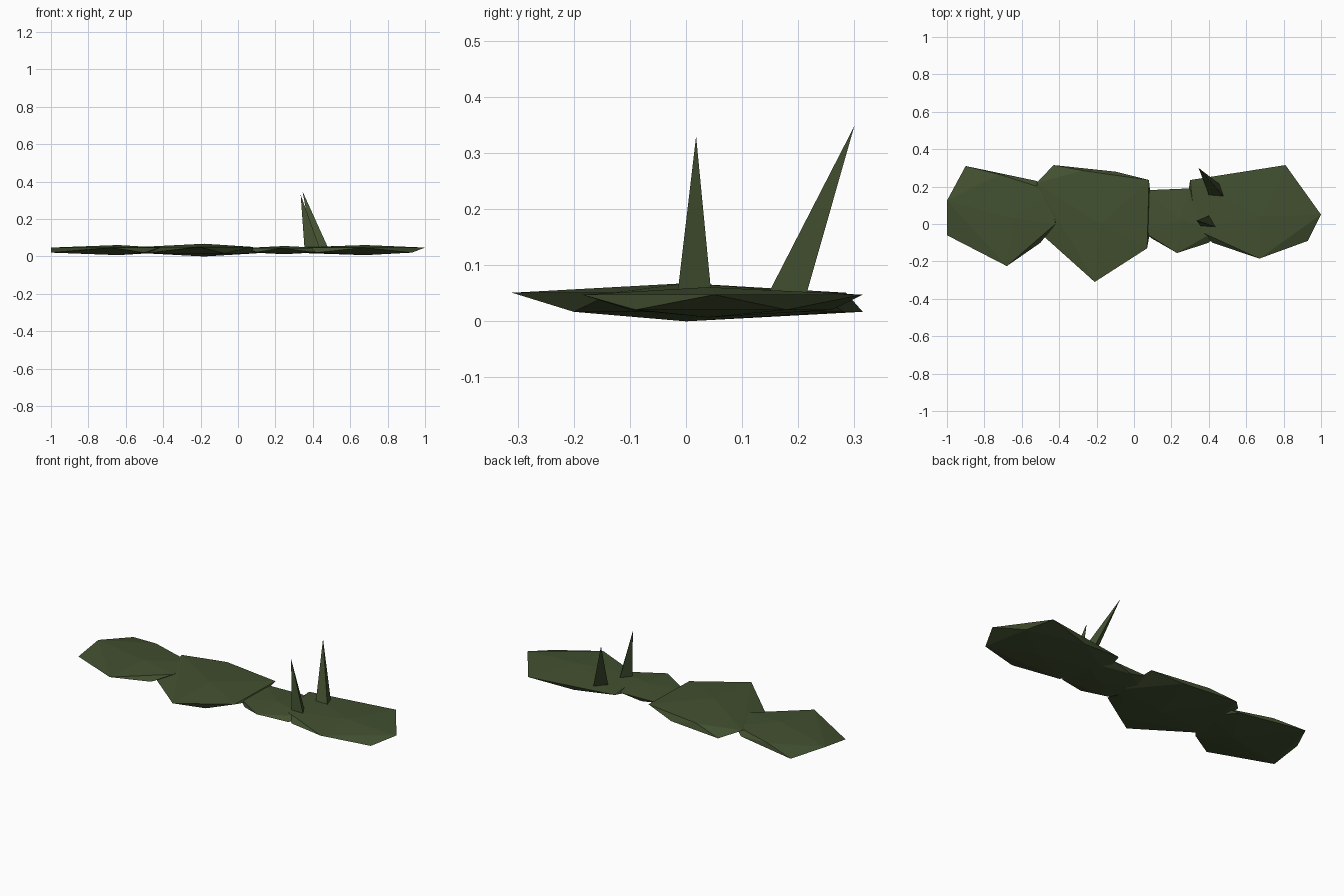
import bpy
import bmesh

cube = bpy.data.objects.get("Cube")
if cube:
    bpy.data.objects.remove(cube, do_unlink=True)

green = bpy.data.materials.new("dark moss green")
colour = (0.055, 0.08, 0.03, 1)
green.diffuse_color = colour
green.use_nodes = True
green.node_tree.nodes["Principled BSDF"].inputs["Base Color"].default_value = colour

MID = 0.034  # height of the flattened slabs' middle plane


def finish(bm, name):
    bmesh.ops.recalc_face_normals(bm, faces=bm.faces)
    mesh = bpy.data.meshes.new(name)
    bm.to_mesh(mesh)
    bm.free()
    mesh.materials.append(green)
    obj = bpy.data.objects.new(name, mesh)
    bpy.context.collection.objects.link(obj)


def slab(name, rim, centre, half):
    """Flattened twenty-sided stone: rim points alternate high and low."""
    bm = bmesh.new()
    top = bm.verts.new((*centre, MID + half))
    bottom = bm.verts.new((*centre, MID - half))
    ring = [bm.verts.new((x, y, MID + (-0.5 if i % 2 else 0.5) * half))
            for i, (x, y) in enumerate(rim)]
    n = len(ring)
    for i in range(n):
        a, b, c = ring[i], ring[(i + 1) % n], ring[(i + 2) % n]
        bm.faces.new((a, b, c))
        bm.faces.new((bottom if i % 2 else top, a, c))
    finish(bm, name)


def spike(name, base, tip):
    """Three-sided thorn sunk into the slab below it."""
    bm = bmesh.new()
    foot = [bm.verts.new((x, y, 0.05)) for x, y in base]
    apex = bm.verts.new(tip)
    bm.faces.new(foot)
    for i in range(len(foot)):
        bm.faces.new((foot[i], foot[(i + 1) % len(foot)], apex))
    finish(bm, name)


# Row of four overlapping ground slabs
slab("right_end_slab",
     [(-1, .125), (-1, -.06), (-.68, -.225), (-.5, -.1), (-.42, 0),
      (-.42, .1), (-.45, .18), (-.52, .23), (-.72, .265), (-.9, .31)],
     (-.64, .03), .027)
slab("right_middle_slab",
     [(-.21, -.31), (-.07, -.2), (.07, -.13), (.1, .04), (.08, .235),
      (-.1, .28), (-.27, .285), (-.43, .315), (-.52, .22), (-.5, -.05)],
     (-.18, 0), .034)
slab("left_middle_slab",
     [(.23, -.155), (.1, -.08), (.03, -.03), (.03, .09), (.05, .18),
      (.17, .175), (.29, .19), (.44, .12), (.45, -.03), (.4, -.1)],
     (.25, .02), .022)
slab("left_end_slab",
     [(.67, -.185), (.93, -.09), (1, .05), (.88, .18), (.81, .315),
      (.55, .26), (.3, .235), (.28, .1), (.33, -.03), (.42, -.1)],
     (.68, .04), .027)

# Two thorns standing on the left side
spike("front_spike", [(.4, .045), (.355, -.01), (.435, -.015)], (.335, .018, .33))
spike("back_spike", [(.455, .215), (.4, .155), (.48, .147)], (.345, .3, .348))
